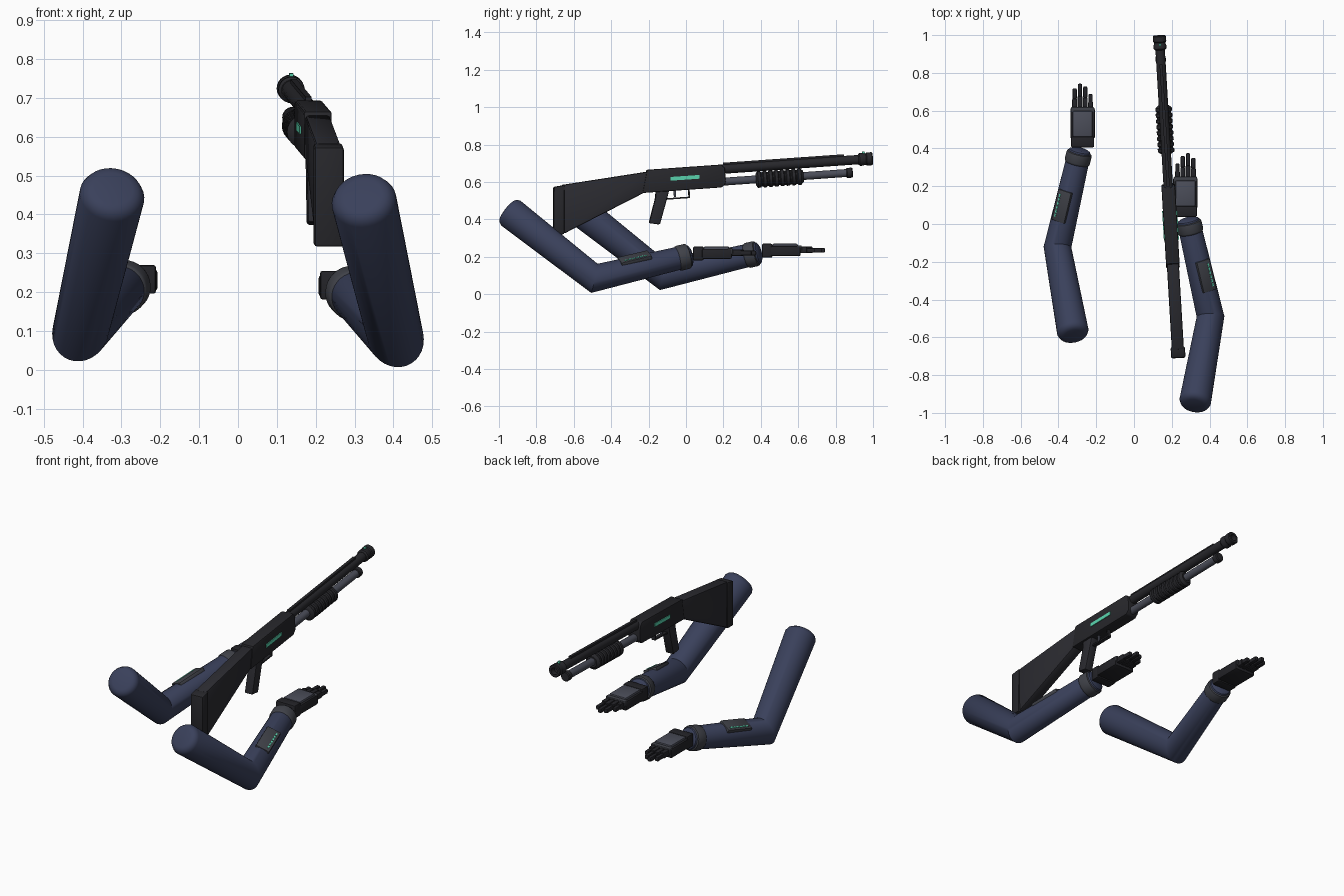
import bpy, bmesh, math
from mathutils import Matrix, Vector

if "Cube" in bpy.data.objects:
    bpy.data.objects.remove(bpy.data.objects["Cube"], do_unlink=True)


def material(name, r, g, b):
    m = bpy.data.materials.new(name)
    m.use_nodes = True
    m.diffuse_color = (r, g, b, 1)
    m.node_tree.nodes["Principled BSDF"].inputs["Base Color"].default_value = (r, g, b, 1)
    return m


navy = material("navy sleeve", 0.042, 0.052, 0.105)
black = material("black gunmetal", 0.02, 0.02, 0.024)
stock_black = material("stock black", 0.024, 0.024, 0.03)
steel = material("steel grey", 0.07, 0.075, 0.1)
cuff_grey = material("cuff grey", 0.05, 0.053, 0.065)
glove = material("glove black", 0.017, 0.017, 0.021)
green = material("glow green", 0.1, 0.65, 0.42)


def finish(bm, name, mat, M, bevel=0):
    """Bevel, place and shade one part."""
    if bevel:
        bmesh.ops.bevel(bm, geom=bm.edges[:], offset=bevel, segments=2, profile=0.5, affect='EDGES')
    bm.transform(M)
    bmesh.ops.recalc_face_normals(bm, faces=bm.faces[:])
    me = bpy.data.meshes.new(name)
    bm.to_mesh(me)
    bm.free()
    me.materials.append(mat)
    ob = bpy.data.objects.new(name, me)
    bpy.context.collection.objects.link(ob)
    bpy.ops.object.select_all(action='DESELECT')
    ob.select_set(True)
    bpy.context.view_layer.objects.active = ob
    bpy.ops.object.shade_smooth_by_angle(angle=math.radians(35))
    return ob


def box(name, mat, M, centre, size, bevel=0):
    bm = bmesh.new()
    bmesh.ops.create_cube(bm, size=1)
    bm.transform(Matrix.Translation(centre) @ Matrix.Diagonal((*size, 1)))
    return finish(bm, name, mat, M, bevel)


def prism(name, mat, M, outline, width, bevel=0):
    """Side outline of (y, z) points, extruded across x."""
    bm = bmesh.new()
    f = bm.faces.new([bm.verts.new((-width / 2, y, z)) for y, z in outline])
    new = bmesh.ops.extrude_face_region(bm, geom=[f])["geom"]
    bmesh.ops.translate(bm, vec=(width, 0, 0), verts=[v for v in new if isinstance(v, bmesh.types.BMVert)])
    return finish(bm, name, mat, M, bevel)


def skin(bm, rings):
    for a, b in zip(rings, rings[1:]):
        for i in range(len(a)):
            j = (i + 1) % len(a)
            bm.faces.new((a[i], a[j], b[j], b[i]))
    bm.faces.new(rings[0][::-1])
    bm.faces.new(rings[-1])


def circle(r, n):
    return [Vector((r * math.cos(a), 0, r * math.sin(a))) for a in (math.tau * i / n for i in range(n))]


def lathe(name, mat, M, profile, z=0, n=24):
    """(y, radius) profile turned around the y axis at height z."""
    bm = bmesh.new()
    skin(bm, [[bm.verts.new(c + Vector((0, y, z))) for c in circle(r, n)] for y, r in profile])
    return finish(bm, name, mat, M)


# ---------------------------------------------------------------- shotgun
G = Matrix.Translation((0.193, 0, 0.655)) @ Matrix.Rotation(0.059, 4, 'Z') @ Matrix.Rotation(0.07, 4, 'X')

prism("receiver", black, G, [(-0.242, -0.097), (0.185, -0.097), (0.207, -0.075), (0.207, 0.005),
                             (0.19, 0.025), (-0.21, 0.025)], 0.072, 0.006)
prism("stock", stock_black, G, [(-0.205, 0.015), (-0.67, -0.024), (-0.675, -0.284), (-0.225, -0.093)], 0.064, 0.008)
prism("butt_pad", black, G, [(-0.655, -0.025), (-0.714, -0.032), (-0.733, -0.288), (-0.675, -0.288)], 0.076, 0.008)
prism("pistol_grip", stock_black, G, [(-0.168, -0.085), (-0.095, -0.085), (-0.11, -0.13), (-0.16, -0.272),
                                      (-0.218, -0.26), (-0.175, -0.13)], 0.05, 0.007)
# trigger and guard
box("guard_bar", black, G, (0, -0.05, -0.138), (0.022, 0.12, 0.008))
box("guard_post", black, G, (0, 0.008, -0.115), (0.022, 0.008, 0.05))
box("trigger", steel, G, (0, -0.068, -0.11), (0.012, 0.012, 0.04))
# glowing strips on both receiver sides
for side, label in ((1, "left"), (-1, "right")):
    box("receiver_strip_" + label, green, G, (side * 0.037, -0.01, -0.032), (0.006, 0.155, 0.02))

lathe("barrel", black, G, [(0.19, 0.025), (0.95, 0.025)])
lathe("muzzle", black, G, [(0.925, 0.027), (0.932, 0.034), (0.95, 0.034), (0.955, 0.031), (0.965, 0.031),
                           (0.97, 0.035), (0.997, 0.035), (1.002, 0.031), (1.002, 0.019), (0.97, 0.019)])
box("barrel_rib", black, G, (0, 0.525, 0.027), (0.016, 0.65, 0.014))
box("front_bead", green, G, (0, 0.955, 0.036), (0.01, 0.014, 0.012))
lathe("magazine_tube", steel, G, [(0.19, 0.021), (0.87, 0.021)], -0.067)
lathe("magazine_cap", black, G, [(0.856, 0.024), (0.86, 0.027), (0.885, 0.027), (0.89, 0.023)], -0.067)
# ribbed pump handle
ribs = [(0.37, 0.03)]
for i in range(8):
    y = 0.375 + i * 0.031
    ribs += [(y, 0.038), (y + 0.005, 0.044), (y + 0.02, 0.044), (y + 0.025, 0.038)]
lathe("pump_handle", black, G, ribs + [(0.625, 0.03)], -0.069)

# ---------------------------------------------------------------- arms
SHOULDER, ELBOW, WRIST = Vector((0.32, -0.96, 0.452)), Vector((0.405, -0.49, 0.085)), Vector((0.285, 0.028, 0.208))
UPPER, FORE = (ELBOW - SHOULDER).normalized(), (WRIST - ELBOW).normalized()
Y = Vector((0, 1, 0))


def along(origin, direction):
    return Matrix.Translation(origin) @ Y.rotation_difference(direction).to_matrix().to_4x4()


def sleeve(name, M):
    """Bent sleeve with a mitred elbow and rounded ends."""
    bm = bmesh.new()
    n = 32
    q1 = Y.rotation_difference(UPPER)
    q2 = UPPER.rotation_difference(FORE) @ q1
    half = UPPER + FORE
    rings = []
    for s, r in ((0, 0.05), (0.004, 0.064), (0.013, 0.076), (0.03, 0.084)):
        rings.append([bm.verts.new(SHOULDER + UPPER * s + q1 @ c) for c in circle(r, n)])
    mitre = []
    for c in circle(0.072, n):
        c = q1 @ c
        mitre.append(bm.verts.new(ELBOW + c - UPPER * (c.dot(half) / UPPER.dot(half))))
    rings.append(mitre)
    for s, r in ((0.02, 0.061), (0.008, 0.056), (0, 0.04)):
        rings.append([bm.verts.new(WRIST - FORE * s + q2 @ c) for c in circle(r, n)])
    skin(bm, rings)
    finish(bm, name, navy, M)


def arm(label, M):
    sleeve(label + "_sleeve", M)
    F = M @ along(WRIST, FORE)
    lathe(label + "_cuff", cuff_grey, F, [(-0.08, 0.06), (-0.075, 0.066), (-0.068, 0.068), (-0.028, 0.068),
                                          (-0.02, 0.066), (-0.015, 0.058)], 0, 32)
    # forearm panel with a row of lights, tilted outward
    P = M @ along(ELBOW.lerp(WRIST, 0.43), FORE) @ Matrix.Rotation(0.45, 4, 'Y')
    box(label + "_panel", cuff_grey, P, (0, 0, 0.06), (0.078, 0.17, 0.024), 0.004)
    for i in range(6):
        box(label + "_panel_light", green, P, (0.022, -0.055 + i * 0.022, 0.073), (0.008, 0.016, 0.004))
    # gloved hand
    H = M @ Matrix.Translation((0.272, 0, 0.218))
    box(label + "_glove_base", glove, H, (0, 0.066, 0), (0.122, 0.056, 0.074), 0.007)
    box(label + "_palm", glove, H, (0, 0.165, -0.002), (0.13, 0.16, 0.054), 0.008)
    box(label + "_hand_plate", steel, H, (0, 0.162, 0.026), (0.105, 0.135, 0.022), 0.006)
    box(label + "_knuckle_bar", cuff_grey, H, (0, 0.237, 0.012), (0.124, 0.028, 0.032), 0.006)
    for x, tip in ((-0.042, 0.315), (-0.014, 0.355), (0.014, 0.37), (0.042, 0.345)):
        mid = 0.235 + (tip - 0.235) * 0.55
        box(label + "_finger_base", glove, H, (x, (0.225 + mid) / 2, 0.004), (0.026, mid - 0.225, 0.034), 0.005)
        box(label + "_finger_tip", glove, H, (x, (mid + tip) / 2, 0.002), (0.022, tip - mid + 0.01, 0.025), 0.006)


arm("left", Matrix.Identity(4))
arm("right", Matrix.Translation((0, 0.368, 0.015)) @ Matrix.Diagonal((-1, 1, 1, 1)))
